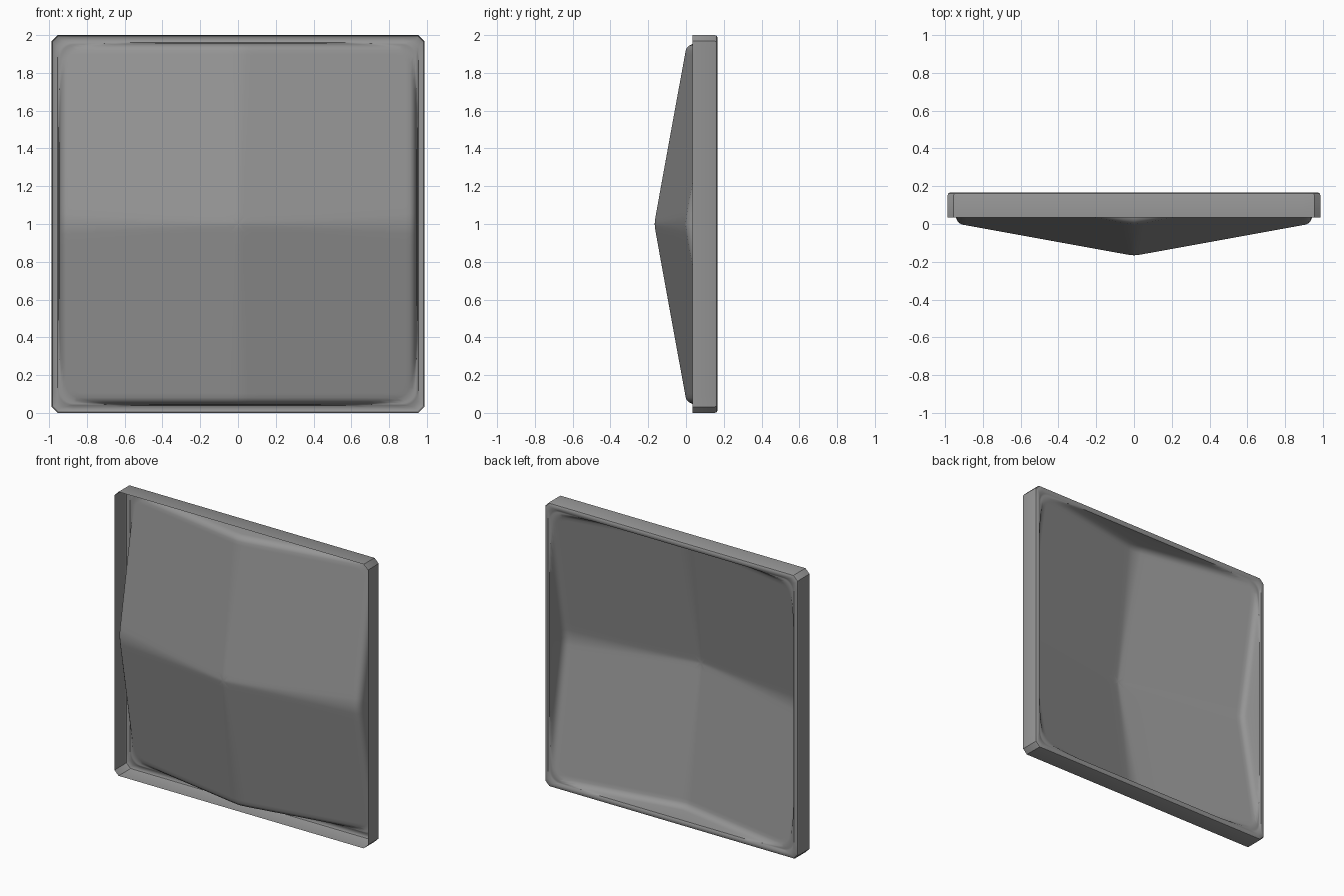
import bpy, bmesh, math

if "Cube" in bpy.data.objects:
    bpy.data.objects.remove(bpy.data.objects["Cube"])

SIDE, CORNER, RINGS = 32, 6, 40      # segments per side, per corner, panel rings
APEX, LIP = -0.166, 0.167            # foremost point and rearmost lip

grey = bpy.data.materials.new("mid_grey")
grey.use_nodes = True
colour = (0.3, 0.3, 0.3, 1)
grey.diffuse_color = colour
grey.node_tree.nodes["Principled BSDF"].inputs["Base Color"].default_value = colour


def outline(w, h, r, chamfer=False):
    """Square with rounded or chamfered corners, as (x, z) around the centre."""
    pts = []
    for q in range(4):
        a, b = (w, h) if q % 2 == 0 else (h, w)
        loc = []
        for i in range(SIDE):                       # straight side
            loc.append((a, (b - r) * (2 * i / SIDE - 1)))
        for i in range(CORNER):                     # corner
            t = i / CORNER
            if chamfer:
                loc.append((a - r * t, b - r + r * t))
            else:
                t *= math.pi / 2
                loc.append((a - r + r * math.cos(t), b - r + r * math.sin(t)))
        c, s = ((1, 0), (0, 1), (-1, 0), (0, -1))[q]
        pts += [(u * c - v * s, u * s + v * c) for u, v in loc]
    return pts


def soft_abs(v, e=0.015):
    return math.sqrt(v * v + e * e) - e


def tent(x, z):
    """Four sloping quadrants meeting in a cross of soft ridges."""
    return APEX + 0.182 * (soft_abs(x) + soft_abs(z))


bm = bmesh.new()
rings = []


def add_ring(pts, depth):
    rings.append([bm.verts.new((x, depth(x, z), z + 1)) for x, z in pts])


# Sloping panel
for k in range(1, RINGS + 1):
    s = k / RINGS
    add_ring(outline(0.91 * s, 0.92 * s, 0.07 * s),
             lambda x, z: min(tent(x, z), LIP - 0.012))
# Rolled panel edge and the wall running back to the lip
for grow, drop in ((0.013, 0.004), (0.024, 0.013), (0.031, 0.025), (0.035, 0.04)):
    add_ring(outline(0.91 + grow, 0.92 + grow, 0.07),
             lambda x, z: min(tent(x, z) + drop, LIP - 0.008))
add_ring(outline(0.95, 0.96, 0.07), lambda x, z: LIP - 0.006)
# Lip and outer frame wall, open at the front
for inset, y in ((0.03, LIP), (0.014, LIP), (0.004, LIP - 0.005),
                 (0, LIP - 0.014), (0, 0.035)):
    add_ring(outline(0.987 - inset, 1 - inset, 0.032, True), lambda x, z: y)

n = len(rings[0])
centre = bm.verts.new((0, APEX, 1))
for i in range(n):
    j = (i + 1) % n
    bm.faces.new((centre, rings[0][i], rings[0][j]))
    for a, b in zip(rings, rings[1:]):
        bm.faces.new((a[i], b[i], b[j], a[j]))
bmesh.ops.recalc_face_normals(bm, faces=bm.faces)
# Panel faces the front
bm.faces.ensure_lookup_table()
if bm.faces[0].normal.y > 0:
    bmesh.ops.reverse_faces(bm, faces=bm.faces)

mesh = bpy.data.meshes.new("framed_panel")
bm.to_mesh(mesh)
bm.free()
mesh.materials.append(grey)
panel = bpy.data.objects.new("framed_panel", mesh)
bpy.context.collection.objects.link(panel)
bpy.ops.object.select_all(action='DESELECT')
panel.select_set(True)
bpy.context.view_layer.objects.active = panel
bpy.ops.object.shade_smooth_by_angle(angle=math.radians(35))
